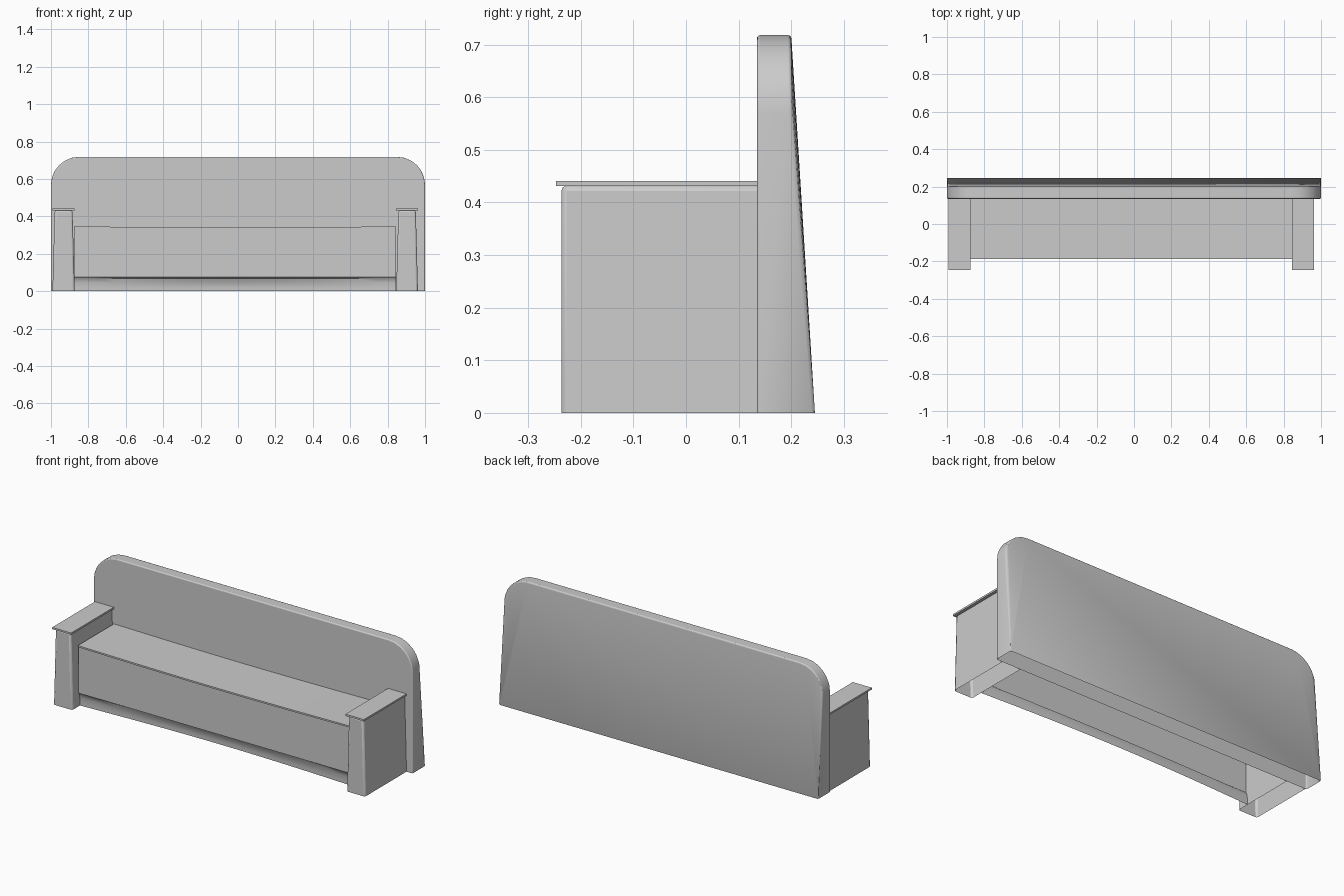
import bpy
import bmesh
from math import sin, cos, pi, radians

cube = bpy.data.objects.get("Cube")
if cube:
    bpy.data.objects.remove(cube, do_unlink=True)

grey = bpy.data.materials.new("plain_grey")
grey.use_nodes = True
colour = (0.6, 0.6, 0.6, 1)
grey.diffuse_color = colour
grey.node_tree.nodes["Principled BSDF"].inputs["Base Color"].default_value = colour


def finish(name, bm, bevel=0, segments=2, angle=35):
    """Turn a bmesh into a shaded object with an optional soft edge."""
    bmesh.ops.recalc_face_normals(bm, faces=bm.faces)
    mesh = bpy.data.meshes.new(name)
    bm.to_mesh(mesh)
    bm.free()
    mesh.materials.append(grey)
    obj = bpy.data.objects.new(name, mesh)
    bpy.context.collection.objects.link(obj)
    if bevel:
        mod = obj.modifiers.new("soft_edges", "BEVEL")
        mod.width = bevel
        mod.segments = segments
        mod.limit_method = "ANGLE"
        mod.angle_limit = radians(40)
    bpy.ops.object.select_all(action="DESELECT")
    obj.select_set(True)
    bpy.context.view_layer.objects.active = obj
    bpy.ops.object.shade_smooth_by_angle(angle=radians(angle))
    return obj


def box(bm, x0, x1, y0, y1, z0, z1):
    verts = bmesh.ops.create_cube(bm, size=1)["verts"]
    for v in verts:
        v.co.x = x1 if v.co.x > 0 else x0
        v.co.y = y1 if v.co.y > 0 else y0
        v.co.z = z1 if v.co.z > 0 else z0
    return verts


BACK_Y = 0.135      # plane where the seat and arms meet the backrest
LEFT, RIGHT = 0.846, -0.873     # inner faces of the arms

# Backrest: rounded upper corners, flared base, open underneath
steps, radius, height = 6, 0.15, 0.718
arc = [(1 - radius + radius * cos(i * pi / 2 / steps),
        height - radius + radius * sin(i * pi / 2 / steps)) for i in range(steps + 1)]
half = [(1, 0)] + arc
outline = half + [(-x, z) for x, z in reversed(half)]
bm = bmesh.new()
front = [bm.verts.new((x, BACK_Y, z)) for x, z in outline]
rear = [bm.verts.new((x, 0.245 if z == 0 else 0.2, z)) for x, z in outline]
bm.faces.new(front)
for i in range(len(outline) - 1):
    bm.faces.new((front[i], front[i + 1], rear[i + 1], rear[i]))
mid = len(half)
bm.faces.new((rear[0], rear[mid - 1], rear[mid], rear[-1]))
for i in range(1, mid - 1):
    bm.faces.new((rear[0], rear[i], rear[i + 1]))
    bm.faces.new((rear[-1], rear[-1 - i], rear[-2 - i]))
finish("backrest", bm, bevel=0.012, segments=3, angle=60)

# Arms: tapered shells open underneath, each with a thin overhanging cap
for side, x0, x1 in (("left", LEFT, 0.962), ("right", -0.992, RIGHT)):
    bm = bmesh.new()
    centre = (x0 + x1) / 2
    for v in box(bm, x0, x1, -0.237, BACK_Y, 0, 0.432):
        if v.co.z > 0.1:
            v.co.x = centre + (v.co.x - centre) * 0.8
    bm.normal_update()
    hidden = [f for f in bm.faces if f.normal.z < -0.9 or f.normal.y > 0.9]
    bmesh.ops.delete(bm, geom=hidden, context="FACES")
    finish(side + "_arm", bm, bevel=0.01)
    bm = bmesh.new()
    box(bm, x0, x1, -0.247, BACK_Y, 0.431, 0.441)
    finish(side + "_arm_cap", bm)


def strip(name, profile_at, columns=16):
    """Sweep a (y, z) profile between the arms; u is 0 at the ends, 1 mid-way."""
    bm = bmesh.new()
    rows = []
    for i in range(columns + 1):
        t = i / columns
        x = RIGHT + (LEFT - RIGHT) * t
        u = sin(pi * t)
        rows.append([bm.verts.new((x, y, z)) for y, z in profile_at(u)])
    for a, b in zip(rows, rows[1:]):
        for j in range(len(a) - 1):
            bm.faces.new((a[j], b[j], b[j + 1], a[j + 1]))
    return finish(name, bm)


# Seat: thin, slightly sagging slab with a lip over the front panel
def seat_profile(u):
    top = 0.347 - 0.008 * u
    return [(BACK_Y, top), (-0.187, top), (-0.187, top - 0.009), (-0.178, top - 0.009)]


strip("seat", seat_profile)
strip("seat_front_panel", lambda u: [(-0.18, 0.342 - 0.008 * u), (-0.18, 0.075)])


# Toe recess: a cove that deepens towards the middle
def recess_profile(u):
    d = 0.012 + 0.025 * u
    return [(-0.18, 0.075), (-0.18 + 0.5 * d, 0.068),
            (-0.18 + 0.85 * d, 0.045), (-0.18 + d, 0.02), (-0.18 + d, 0)]


strip("toe_recess", recess_profile)
